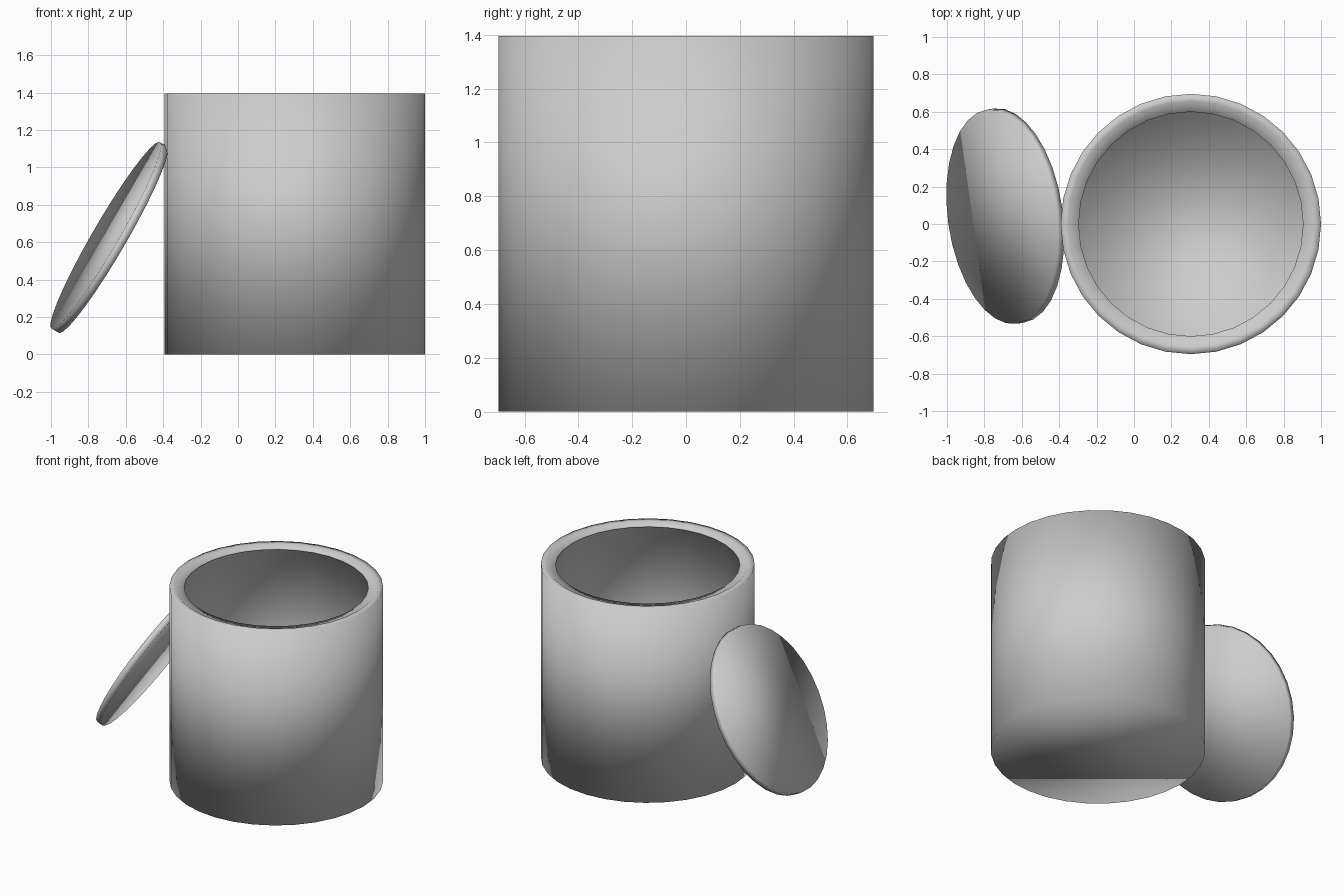
import bpy
import bmesh
from math import cos, sin, pi
from mathutils import Vector

cube = bpy.data.objects.get("Cube")
if cube:
    bpy.data.objects.remove(cube, do_unlink=True)

SIDES = 32

# Single plain grey
grey = bpy.data.materials.new("mid grey")
grey.use_nodes = True
colour = (0.61, 0.61, 0.61, 1)
grey.diffuse_color = colour
grey.node_tree.nodes["Principled BSDF"].inputs["Base Color"].default_value = colour


def lathe(name, profile):
    """Turn a (radius, height) profile about z and cap both ends."""
    bm = bmesh.new()
    rings = []
    for r, z in profile:
        rings.append([bm.verts.new((r * cos(2 * pi * i / SIDES),
                                    r * sin(2 * pi * i / SIDES), z))
                      for i in range(SIDES)])
    for low, high in zip(rings, rings[1:]):
        for i in range(SIDES):
            j = (i + 1) % SIDES
            bm.faces.new((low[i], low[j], high[j], high[i]))
    bm.faces.new(rings[0][::-1])
    bm.faces.new(rings[-1])
    bmesh.ops.recalc_face_normals(bm, faces=bm.faces)
    for face in bm.faces:
        face.smooth = True
    mesh = bpy.data.meshes.new(name)
    bm.to_mesh(mesh)
    bm.free()
    mesh.materials.append(grey)
    obj = bpy.data.objects.new(name, mesh)
    bpy.context.collection.objects.link(obj)
    return obj


# Hollow pot: outer wall, rim, shallow ledge with a lip, inner wall, floor
top = 1.395
ledge = top - 0.008
pot = lathe("pot", [(0.696, 0), (0.696, top), (0.655, top), (0.645, ledge),
                    (0.6, ledge), (0.6, ledge - 0.01),
                    (0.625, ledge - 0.02), (0.625, 0.07)])
pot.location = (0.304, 0, 0)

# Round lid leaning against the side of the pot
half = 0.022
lid = lathe("lid", [(0.578, -half), (0.578, half)])
lid.rotation_mode = "QUATERNION"
lid.rotation_quaternion = Vector((-0.86, -0.12, 0.5)).to_track_quat("Z", "Y")
lid.location = (-0.688, 0.042, 0.625)
